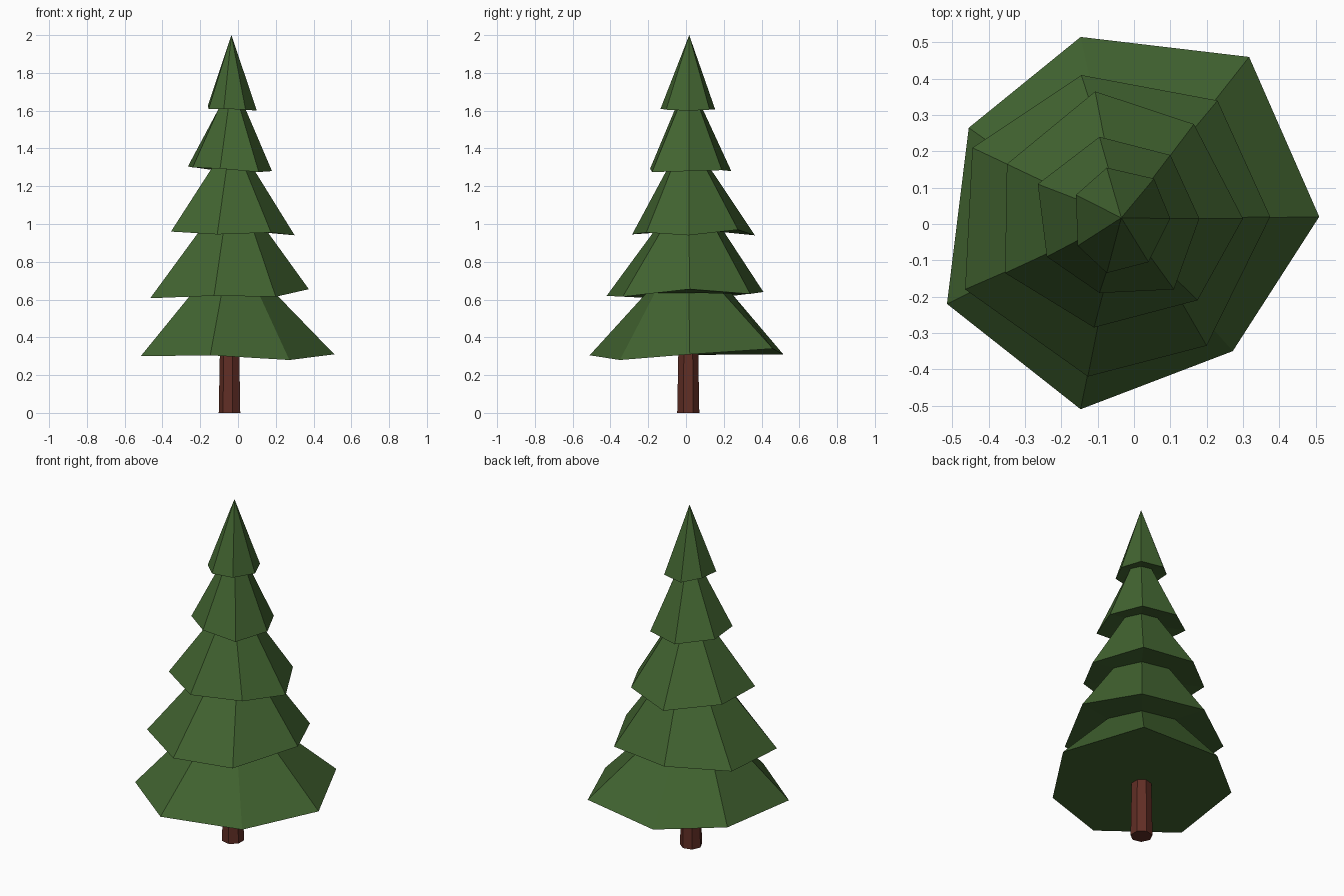
import bpy, math

if "Cube" in bpy.data.objects:
    bpy.data.objects.remove(bpy.data.objects["Cube"])

def material(name, rgb):
    m = bpy.data.materials.new(name)
    m.diffuse_color = (*rgb, 1)
    m.use_nodes = True
    m.node_tree.nodes["Principled BSDF"].inputs["Base Color"].default_value = m.diffuse_color
    return m

green = material("needle green", (0.054, 0.127, 0.030))
brown = material("bark brown", (0.119, 0.027, 0.018))
N = 7

def ring(cx, cy, r, z, start=0.0):
    return [(cx + r * math.cos(start + math.tau * i / N),
             cy + r * math.sin(start + math.tau * i / N), z) for i in range(N)]

def skin(name, rings, mat, apex=None):
    """Join stacked rings of N points into one closed flat-faced mesh."""
    verts = [p for r in rings for p in r]
    faces = [tuple(reversed(range(N)))]
    for k in range(len(rings) - 1):
        a, b = k * N, (k + 1) * N
        faces += [(a + i, a + (i + 1) % N, b + (i + 1) % N, b + i) for i in range(N)]
    last = (len(rings) - 1) * N
    if apex:
        verts.append(apex)
        faces += [(last + i, last + (i + 1) % N, len(verts) - 1) for i in range(N)]
    else:
        faces.append(tuple(range(last, last + N)))
    me = bpy.data.meshes.new(name)
    me.from_pydata(verts, [], faces)
    me.materials.append(mat)
    ob = bpy.data.objects.new(name, me)
    bpy.context.collection.objects.link(ob)

# Uneven skirt rims, lowest tier first
rims = [
    [(.51, .02, .31), (.317, .46, .34), (-.147, .515, .31), (-.455, .265, .31),
     (-.515, -.22, .30), (-.147, -.51, .305), (.272, -.35, .28)],
    [(.375, .02, .655), (.23, .34, .63), (-.145, .41, .64), (-.445, .21, .615),
     (-.465, -.18, .607), (-.127, -.42, .62), (.20, -.335, .615)],
    [(.30, .015, .94), (.165, .275, .97), (-.107, .365, .94), (-.35, .165, .965),
     (-.355, -.135, .96), (-.11, -.285, .945), (.175, -.21, .955)],
    [(.18, .015, 1.28), (.10, .19, 1.285), (-.095, .24, 1.28), (-.265, .11, 1.305),
     (-.24, -.09, 1.30), (-.095, -.19, 1.293), (.11, -.18, 1.275)],
    [(.10, .015, 1.60), (.055, .125, 1.605), (-.075, .155, 1.605), (-.16, .08, 1.625),
     (-.155, -.06, 1.61), (-.075, -.135, 1.61), (.04, -.105, 1.605)],
]
# Narrow necks between tiers: radius, height
necks = [(.23, .635), (.19, .96), (.112, 1.30), (.072, 1.615)]

rings = []
for i, rim in enumerate(rims):
    rings.append(rim)
    if i < len(necks):
        rings.append(ring(-.035, .015, *necks[i]))
skin("foliage", rings, green, apex=(-.035, .017, 2.0))

# Tapered trunk
skin("trunk", [ring(-.042, .012, .06, 0, math.pi),
               ring(-.042, .012, .054, .32, math.pi)], brown)
